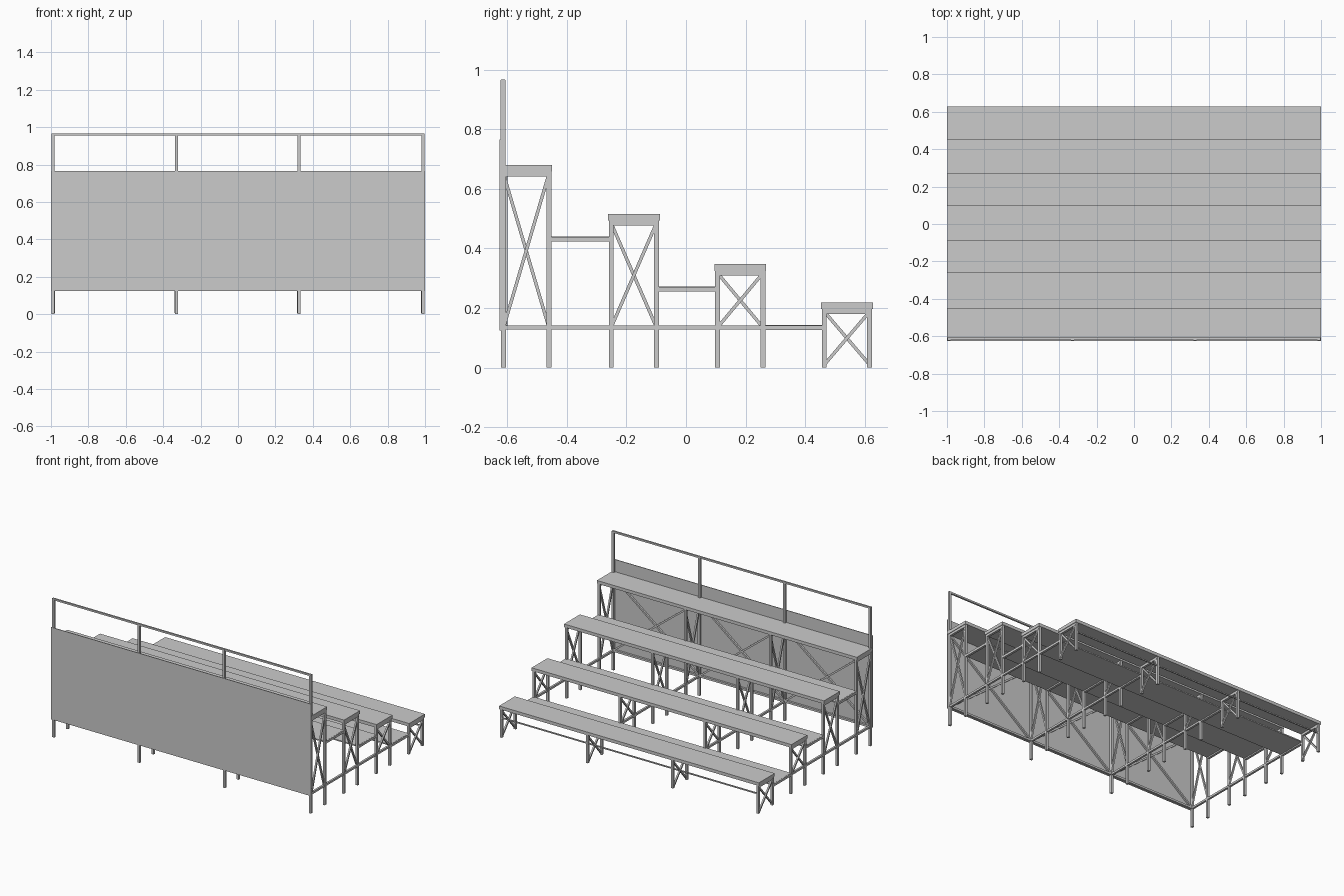
import bpy
from mathutils import Vector

cube = bpy.data.objects.get("Cube")
if cube:
    bpy.data.objects.remove(cube, do_unlink=True)

metal = bpy.data.materials.new("light_grey_metal")
metal.use_nodes = True
GREY = (0.6, 0.6, 0.6, 1)
metal.diffuse_color = GREY
metal.node_tree.nodes["Principled BSDF"].inputs["Base Color"].default_value = GREY


def box(name, x, y, z):
    """Box from three (low, high) ranges."""
    bpy.ops.mesh.primitive_cube_add(size=1, location=[sum(r) / 2 for r in (x, y, z)])
    ob = bpy.context.object
    ob.name = name
    ob.scale = [r[1] - r[0] for r in (x, y, z)]
    ob.data.materials.append(metal)
    return ob


def bar(name, start, end, width=0.012):
    """Square bar between two points."""
    a, b = Vector(start), Vector(end)
    bpy.ops.mesh.primitive_cube_add(size=1, location=(a + b) / 2)
    ob = bpy.context.object
    ob.name = name
    ob.rotation_euler = (b - a).to_track_quat('Z', 'Y').to_euler()
    ob.scale = (width, width, (b - a).length)
    ob.data.materials.append(metal)
    return ob


STATIONS = (-0.988, -0.33, 0.325, 0.988)
RAIL_Z = 0.135
# Each bench: centre y, seat top, bottom of its cross bracing
BENCHES = ((-0.536, 0.68, RAIL_Z), (-0.175, 0.515, RAIL_Z),
           (0.182, 0.347, RAIL_Z), (0.54, 0.218, 0.01))
LEG = 0.076

# Bench seats with braced trestle legs
for y, top, low in BENCHES:
    box("bench_seat", (-1, 1), (y - 0.087, y + 0.087), (top - 0.022, top))
    under = top - 0.03
    for x in STATIONS:
        for side in (-1, 1):
            bar("leg", (x, y + side * LEG, 0), (x, y + side * LEG, top - 0.02), 0.016)
            bar("cross_brace", (x + side * 0.004, y - side * LEG, low),
                (x + side * 0.004, y + side * LEG, under), 0.011)
        bar("seat_bearer", (x, y - LEG, under), (x, y + LEG, under), 0.016)

# Footboards between the benches, each with bearers
for (ya, _, _), (yb, top, _) in zip(BENCHES, BENCHES[1:]):
    z = top - 0.075
    box("footboard", (-0.99, 0.99), (ya + LEG, yb - LEG), (z - 0.008, z))
    for x in STATIONS:
        bar("footboard_bearer", (x, ya + LEG, z - 0.009), (x, yb - LEG, z - 0.009), 0.016)

# Lower rails running front to back and along the ends
for x in STATIONS:
    bar("base_rail", (x, -0.612, RAIL_Z), (x, 0.258, RAIL_Z), 0.014)
bar("front_bench_rail", (-0.988, 0.616, RAIL_Z), (0.988, 0.616, RAIL_Z), 0.008)
bar("panel_base_rail", (-0.988, -0.612, RAIL_Z), (0.988, -0.612, RAIL_Z), 0.014)

# Tall panel with bracing in each bay
box("rear_panel", (-1, 1), (-0.626, -0.621), (0.125, 0.765))
for xa, xb in zip(STATIONS, STATIONS[1:]):
    bar("bay_brace", (xa, -0.612, RAIL_Z), (xb, -0.612, 0.65), 0.012)
    bar("bay_brace", (xb, -0.605, RAIL_Z), (xa, -0.605, 0.65), 0.012)

# Guard rail above the panel
for x in STATIONS:
    bar("guard_post", (x, -0.614, 0.65), (x, -0.614, 0.965), 0.016)
bar("guard_top_rail", (-0.996, -0.614, 0.96), (0.996, -0.614, 0.96), 0.012)
